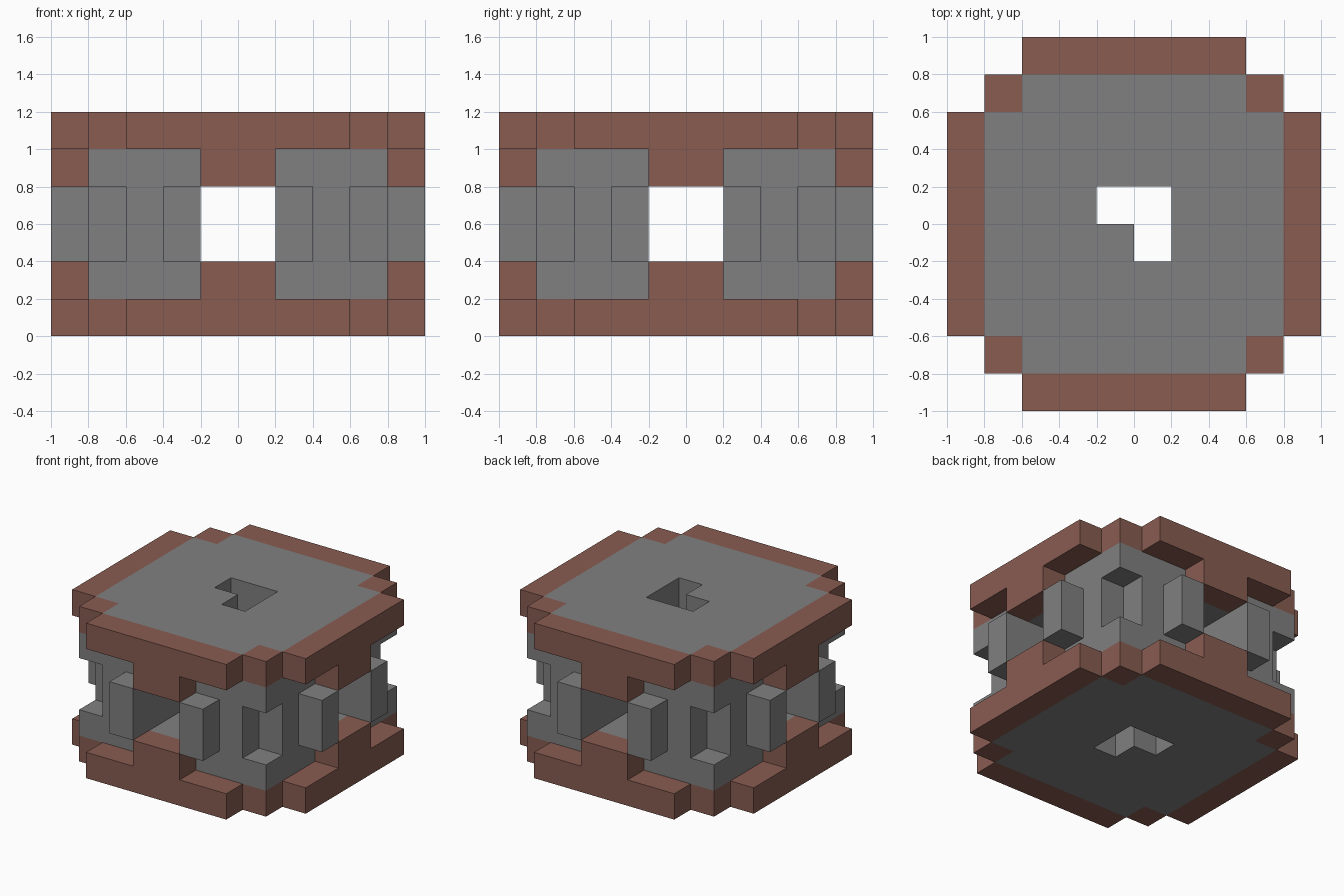
import bpy, bmesh
from itertools import product
from mathutils import Vector

UNIT = 0.2  # edge of one building block

old = bpy.data.objects.get("Cube")
if old:
    bpy.data.objects.remove(old, do_unlink=True)


def material(name, color):
    mat = bpy.data.materials.new(name)
    mat.use_nodes = True
    mat.diffuse_color = color
    mat.node_tree.nodes["Principled BSDF"].inputs["Base Color"].default_value = color
    return mat


stone = material("stone grey", (0.216, 0.216, 0.216, 1))
clay = material("clay red", (0.246, 0.107, 0.083, 1))


def block(xs, ys, zs):
    """Set of unit cells filling the given ranges."""
    return set(product(range(*xs), range(*ys), range(*zs)))


def mirror(cells, axis):
    """Cells reflected through the middle of the model."""
    last = 5 if axis == 2 else -1
    return {tuple(last - v if i == axis else v for i, v in enumerate(c)) for c in cells}


def turn(cells):
    """Cells with x and y exchanged."""
    return {(y, x, z) for x, y, z in cells}


parts = {}


def add(name, cells, mat):
    parts[name] = (cells, mat)


def add_sides(name, cells, mat):
    """Repeat a front part on all four sides."""
    add("front_" + name, cells, mat)
    add("back_" + name, mirror(cells, 1), mat)
    add("right_" + name, turn(cells), mat)
    add("left_" + name, mirror(turn(cells), 0), mat)


# Central shaft with one filled corner
shaft = block((-1, 1), (-1, 1), (0, 6)) - block((-1, 0), (-1, 0), (0, 6))

# Lower and upper floors, with their rims, corners and hanging tabs
corner = block((3, 4), (3, 4), (0, 1))
corners = corner | mirror(corner, 0)
corners |= mirror(corners, 1)
floor = block((-4, 4), (-4, 4), (0, 2)) - corners - shaft
rim = block((-3, 3), (-5, -4), (0, 1))
tab = block((-1, 1), (-5, -4), (1, 2))
for level, flip in (("lower", False), ("upper", True)):
    place = (lambda c: mirror(c, 2)) if flip else (lambda c: c)
    add(level + "_floor", place(floor), stone)
    add(level + "_floor_corners", place(corners), clay)
    add_sides(level + "_rim", place(rim | tab), clay)

# Corner pillars with a notched outer edge
pillar = block((1, 4), (1, 4), (2, 4)) - block((3, 4), (3, 4), (2, 4))
add("back_left_pillar", pillar, stone)
add("back_right_pillar", mirror(pillar, 0), stone)
add("front_left_pillar", mirror(pillar, 1), stone)
add("front_right_pillar", mirror(mirror(pillar, 0), 1), stone)

# Window posts either side of each opening
post = block((1, 2), (-5, -4), (2, 4))
add_sides("window_posts", post | mirror(post, 0), stone)

solid = set().union(*(cells for cells, _ in parts.values()))


def build(name, cells, mat):
    """Skin the exposed sides of a part's cells and merge flat areas."""
    bm = bmesh.new()
    for cell in sorted(cells):
        for axis, sign in product(range(3), (-1, 1)):
            step = [0, 0, 0]
            step[axis] = sign
            if tuple(c + s for c, s in zip(cell, step)) in solid:
                continue
            n = Vector(step) / 2
            u = Vector((n.y, n.z, n.x))
            v = n.cross(u).normalized() / 2
            mid = Vector(cell) + Vector((0.5, 0.5, 0.5)) + n
            loop = (-u - v, u - v, u + v, v - u)
            bm.faces.new([bm.verts.new((mid + d) * UNIT) for d in loop])
    bmesh.ops.remove_doubles(bm, verts=bm.verts, dist=0.001)
    bmesh.ops.dissolve_limit(bm, angle_limit=0.01, verts=bm.verts, edges=bm.edges)
    mesh = bpy.data.meshes.new(name)
    bm.to_mesh(mesh)
    bm.free()
    mesh.materials.append(mat)
    bpy.context.collection.objects.link(bpy.data.objects.new(name, mesh))


for part, (cells, mat) in parts.items():
    build(part, cells, mat)
